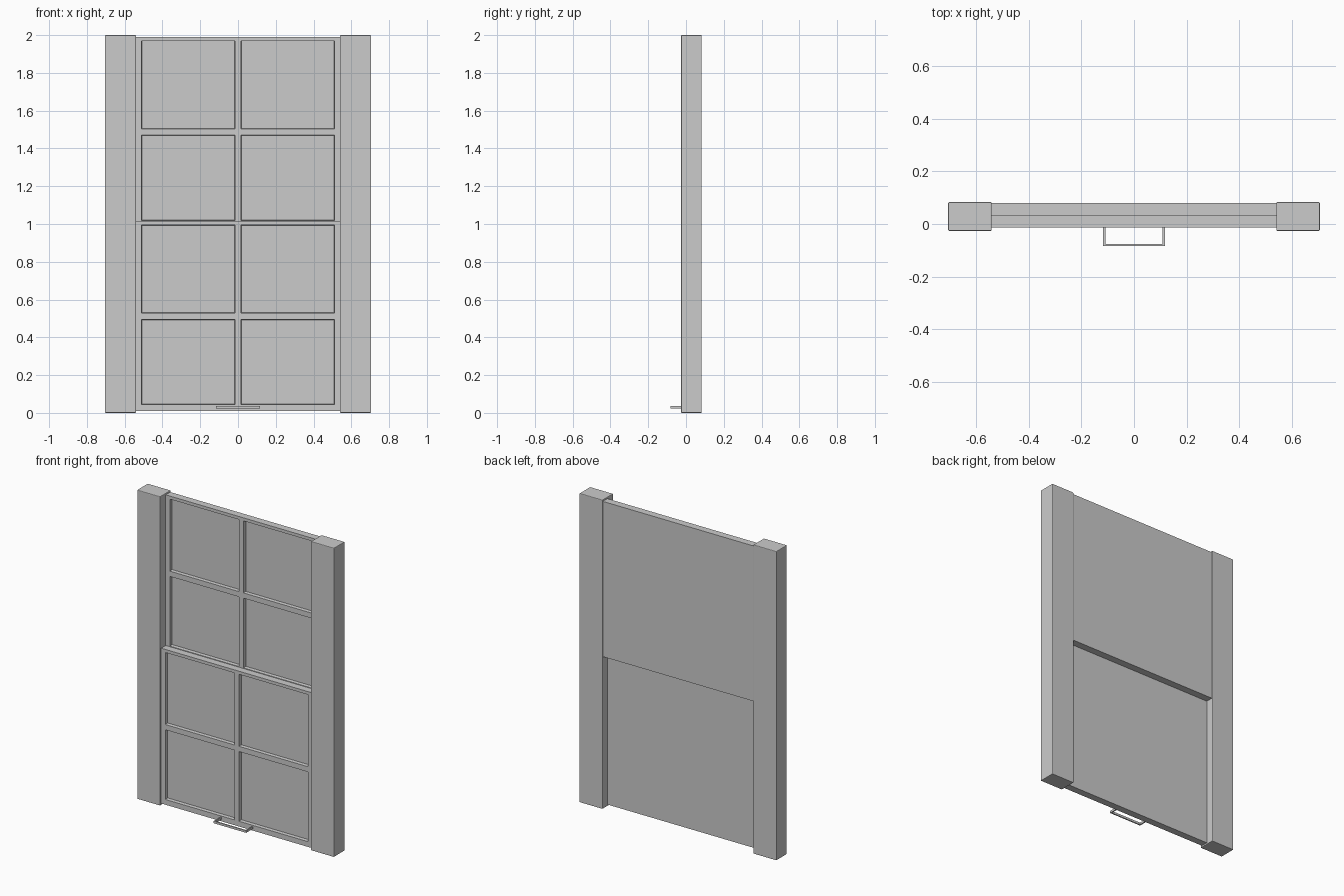
import bpy, bmesh

if "Cube" in bpy.data.objects:
    bpy.data.objects.remove(bpy.data.objects["Cube"])

def finish(name, bm, bevel):
    me = bpy.data.meshes.new(name)
    bm.to_mesh(me)
    bm.free()
    ob = bpy.data.objects.new(name, me)
    bpy.context.collection.objects.link(ob)
    if bevel:
        m = ob.modifiers.new("soft_edges", 'BEVEL')
        m.width = bevel
        m.segments = 2
        m.limit_method = 'ANGLE'
    return ob

def box(name, x, y, z, bevel=0.0):
    bm = bmesh.new()
    bmesh.ops.create_cube(bm, size=1)
    for v in bm.verts:
        v.co = [lo + (c + 0.5) * (hi - lo) for c, (lo, hi) in zip(v.co, (x, y, z))]
    return finish(name, bm, bevel)

# Sash: one closed mesh, gridded front with the four panes pushed inward
def sash(name, y0, y1, z0, recess=0.022):
    xs = [-0.54, -0.511, -0.016, 0.016, 0.511, 0.54]
    zs = [z0 + d for d in (0, 0.034, 0.485, 0.519, 0.985, 1.005)]
    bm = bmesh.new()
    grid = [[bm.verts.new((x, y0, z)) for x in xs] for z in zs]
    panes, front = [], []
    for j in range(5):
        for i in range(5):
            f = bm.faces.new((grid[j][i], grid[j][i + 1], grid[j + 1][i + 1], grid[j + 1][i]))
            front.append(f)
            if i in (1, 3) and j in (1, 3):
                panes.append(f)
    # sides and flat back
    rim = [e for e in bm.edges if e.is_boundary]
    ext = bmesh.ops.extrude_edge_only(bm, edges=rim)['geom']
    for v in (g for g in ext if isinstance(g, bmesh.types.BMVert)):
        v.co.y = y1
    bmesh.ops.holes_fill(bm, edges=[e for e in bm.edges if e.is_boundary], sides=0)
    bmesh.ops.recalc_face_normals(bm, faces=bm.faces[:])
    # recessed panes with slightly sloped reveals
    bmesh.ops.inset_individual(bm, faces=panes, thickness=0.003, depth=-recess)
    return finish(name, bm, 0)

sash("lower_sash", -0.014, 0.032, 0.010)
sash("upper_sash", 0.032, 0.079, 0.985)

# Side jambs and pull handle legs
for s, side in ((-1, "left"), (1, "right")):
    box(side + "_jamb", sorted((s * 0.54, s * 0.705)), (-0.026, 0.083), (0, 2), 0.004)
    box(side + "_handle_leg", sorted((s * 0.109, s * 0.117)), (-0.083, -0.012), (0.022, 0.036))

# Handle bar
box("handle_bar", (-0.117, 0.117), (-0.083, -0.075), (0.022, 0.036))
